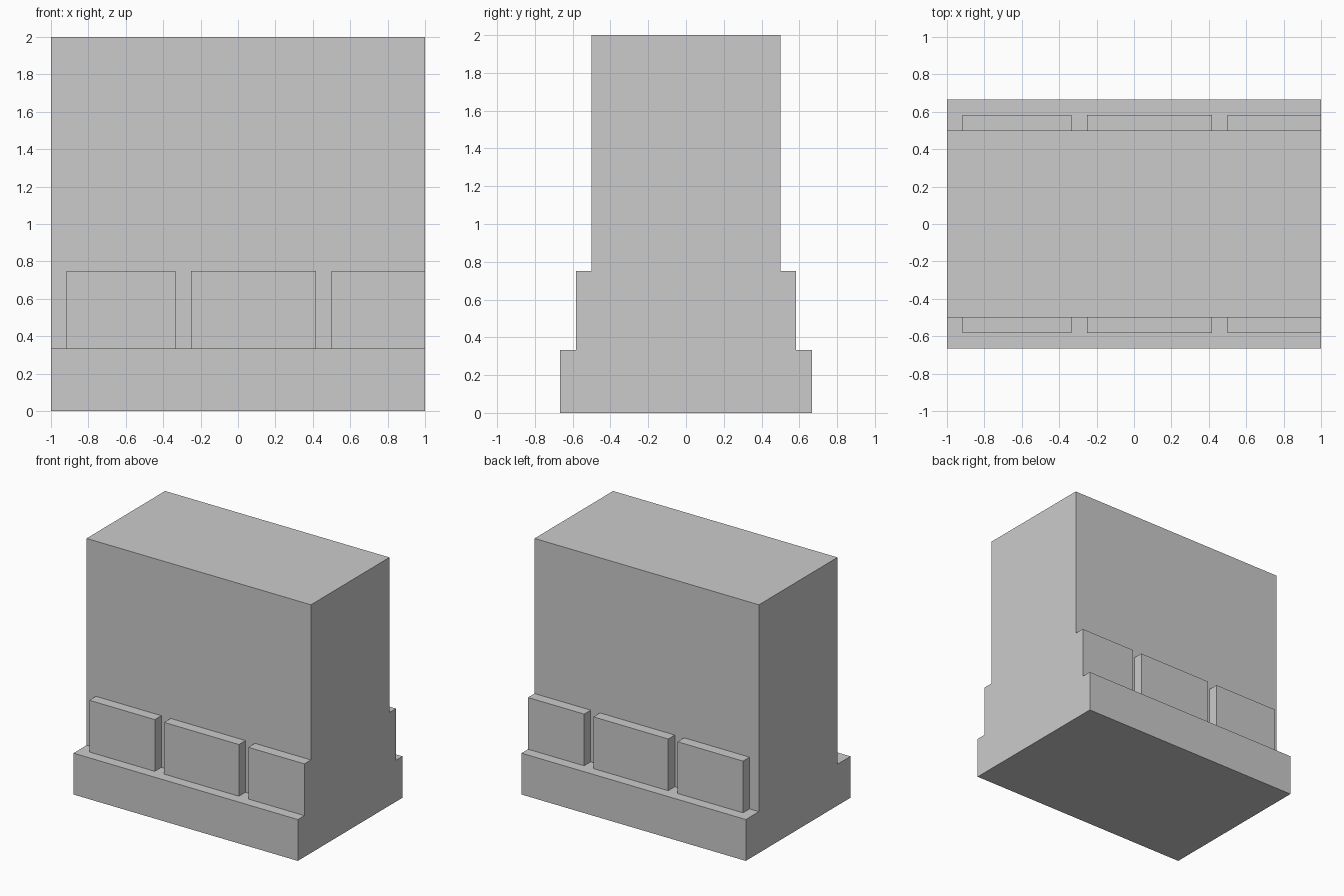
import bpy, bmesh

if "Cube" in bpy.data.objects:
    bpy.data.objects.remove(bpy.data.objects["Cube"])

U = 1 / 12  # design grid: 24 units along the longest side


def make_object(name, bm):
    bmesh.ops.recalc_face_normals(bm, faces=bm.faces[:])
    mesh = bpy.data.meshes.new(name)
    bm.to_mesh(mesh)
    bm.free()
    obj = bpy.data.objects.new(name, mesh)
    bpy.context.collection.objects.link(obj)
    return obj


def add_box(bm, x0, x1, y0, y1, z0, z1):
    verts = bmesh.ops.create_cube(bm, size=1)["verts"]
    for v in verts:
        v.co.x = (x1 if v.co.x > 0 else x0) * U
        v.co.y = (y1 if v.co.y > 0 else y0) * U
        v.co.z = (z1 if v.co.z > 0 else z0) * U


# Wall: stepped profile (plinth, stone course, upper wall) extruded along x
half = [(8, 0), (8, 4), (7, 4), (7, 9), (6, 9), (6, 24)]
profile = half + [(-y, z) for y, z in reversed(half)]
bm = bmesh.new()
face = bm.faces.new([bm.verts.new((-12 * U, y * U, z * U)) for y, z in profile])
ext = bmesh.ops.extrude_face_region(bm, geom=[face], use_keep_orig=True)
moved = [g for g in ext["geom"] if isinstance(g, bmesh.types.BMVert)]
bmesh.ops.translate(bm, verts=moved, vec=(24 * U, 0, 0))
wall = make_object("wall_section", bm)

# Joints between the stones, on both sides
bm = bmesh.new()
for x0, x1 in [(-13, -11), (-4, -3), (5, 6)]:
    for y0, y1 in [(-7.5, -6), (6, 7.5)]:
        add_box(bm, x0, x1, y0, y1, 4, 10)
cutter = make_object("joint_cutter", bm)

# Cut the joints and bake the result, then drop the cutter
mod = wall.modifiers.new("joints", "BOOLEAN")
mod.operation = "DIFFERENCE"
mod.solver = "EXACT"
mod.object = cutter
cutter.hide_render = True
bpy.context.view_layer.objects.active = wall
bpy.ops.object.modifier_apply(modifier=mod.name)
bpy.data.objects.remove(cutter)
